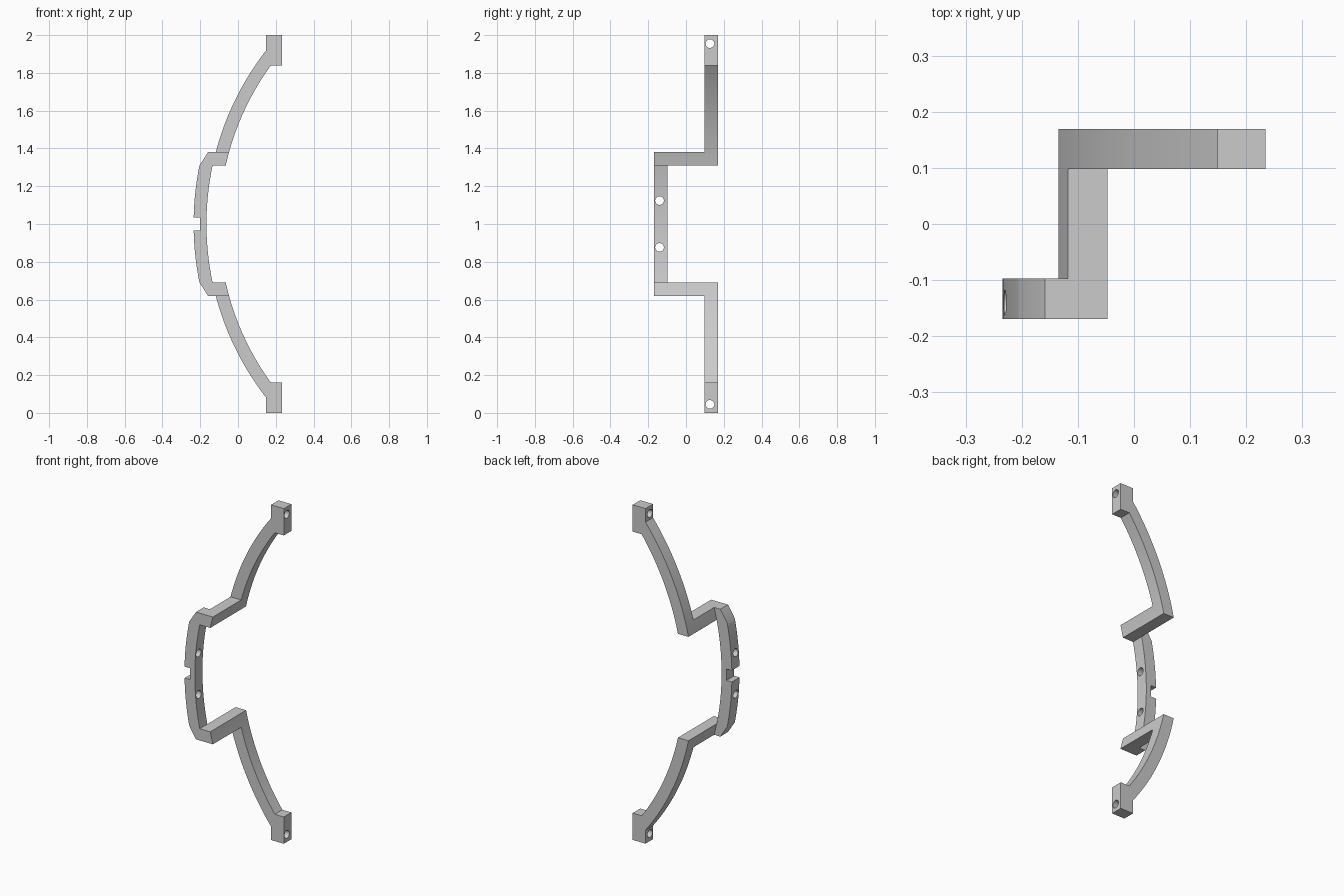
import bpy
import bmesh
import math
from mathutils import Matrix

cube = bpy.data.objects.get("Cube")
if cube:
    bpy.data.objects.remove(cube, do_unlink=True)

# Shared arc centre, radii and depth limits
CX = 1.328
R_BAND, R_MID, R_ARM = 1.563, 1.495, 1.427
FRONT, BAND_BACK, ARM_FRONT, BACK = -0.169, -0.097, 0.098, 0.169
LOW, HIGH = 0.31, 0.38      # bridge heights above the middle

grey = bpy.data.materials.new("light grey")
grey.use_nodes = True
colour = (0.6, 0.6, 0.6, 1)
grey.diffuse_color = colour
grey.node_tree.nodes["Principled BSDF"].inputs["Base Color"].default_value = colour


def arc(radius, h0, h1, n):
    """Points on an arc, heights measured from the middle of the frame."""
    a0, a1 = math.asin(h0 / radius), math.asin(h1 / radius)
    angles = [a0 + (a1 - a0) * i / n for i in range(n + 1)]
    return [(CX - radius * math.cos(a), radius * math.sin(a)) for a in angles]


def finish(name, bm):
    bmesh.ops.recalc_face_normals(bm, faces=bm.faces)
    mesh = bpy.data.meshes.new(name)
    bm.to_mesh(mesh)
    bm.free()
    mesh.materials.append(grey)
    obj = bpy.data.objects.new(name, mesh)
    bpy.context.collection.objects.link(obj)
    return obj


def slab(name, profile, y0, y1, side=1):
    """Extrude an x-height profile in depth; side=-1 flips it downwards."""
    bm = bmesh.new()
    face = bm.faces.new([bm.verts.new((x, y0, 1 + side * h)) for x, h in profile])
    grown = bmesh.ops.extrude_face_region(bm, geom=[face])["geom"]
    verts = [v for v in grown if isinstance(v, bmesh.types.BMVert)]
    bmesh.ops.translate(bm, verts=verts, vec=(0, y1 - y0, 0))
    return finish(name, bm)


def rect(x0, x1, h0, h1):
    return [(x0, h0), (x1, h0), (x1, h1), (x0, h1)]


def pin(name, x, y, z):
    """Cylinder along x for a screw hole."""
    bm = bmesh.new()
    bmesh.ops.create_cone(bm, cap_ends=True, segments=32, radius1=0.023,
                          radius2=0.023, depth=0.3,
                          matrix=Matrix.Translation((x, y, z))
                          @ Matrix.Rotation(math.pi / 2, 4, "Y"))
    return finish(name, bm)


def combine(target, other, operation):
    mod = target.modifiers.new(operation.lower(), "BOOLEAN")
    mod.operation, mod.solver, mod.object = operation, "EXACT", other
    bpy.context.view_layer.objects.active = target
    bpy.ops.object.modifier_apply(modifier=mod.name)
    bpy.data.objects.remove(other, do_unlink=True)


# Front band with chamfered ends
frame = slab("strap_frame",
             arc(R_BAND, -LOW, LOW, 32) + [(-0.159, HIGH)]
             + arc(R_ARM, HIGH, LOW, 4) + arc(R_MID, LOW, -LOW, 32)
             + arc(R_ARM, -LOW, -HIGH, 4) + [(-0.159, -HIGH)],
             FRONT, BAND_BACK)

for side, label in ((1, "upper"), (-1, "lower")):
    # Bridge going back, curved arm and end pad
    bridge = slab(label + "_bridge",
                  arc(R_MID, LOW, HIGH, 4) + arc(R_ARM, HIGH, LOW, 4),
                  BAND_BACK, ARM_FRONT, side)
    arm = slab(label + "_arm",
               arc(R_MID, LOW, 0.93, 28) + arc(R_ARM, 0.87, LOW, 28),
               ARM_FRONT, BACK, side)
    pad = slab(label + "_pad", rect(0.149, 0.234, 0.84, 1.0), ARM_FRONT, BACK, side)
    combine(arm, pad, "UNION")
    combine(arm, bridge, "UNION")
    combine(frame, arm, "UNION")
    # Screw holes in pad and band
    combine(frame, pin("pad_hole", 0.19, 0.127, 1 + side * 0.955), "DIFFERENCE")
    combine(frame, pin("band_hole", -0.2, -0.14, 1 + side * 0.124), "DIFFERENCE")

# Notch across the middle of the band
notch = slab("notch", rect(-0.3, -0.2, -0.034, 0.034), FRONT - 0.1, BAND_BACK + 0.1)
combine(frame, notch, "DIFFERENCE")

bpy.ops.object.select_all(action="DESELECT")
frame.select_set(True)
bpy.context.view_layer.objects.active = frame
bpy.ops.object.shade_smooth_by_angle(angle=math.radians(30))
